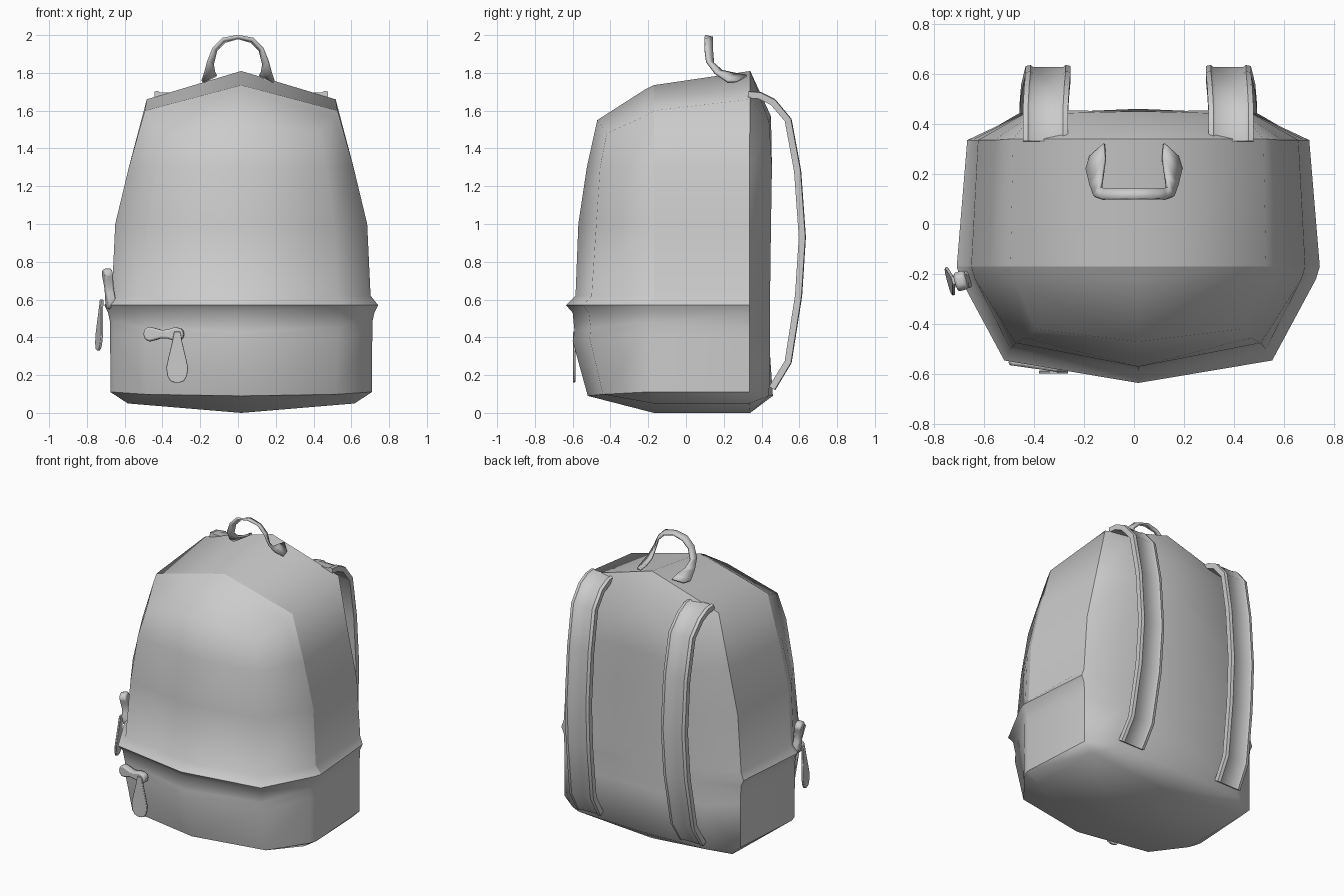
import bpy, bmesh, math
from mathutils import Vector, Matrix

if "Cube" in bpy.data.objects:
    bpy.data.objects.remove(bpy.data.objects["Cube"])

CX = 0.017  # the bag's own symmetry plane


def finish(name, bm, loc=(0, 0, 0), angle=None):
    bmesh.ops.recalc_face_normals(bm, faces=bm.faces[:])
    me = bpy.data.meshes.new(name)
    bm.to_mesh(me)
    bm.free()
    ob = bpy.data.objects.new(name, me)
    ob.location = loc
    bpy.context.collection.objects.link(ob)
    if angle:
        bpy.ops.object.select_all(action='DESELECT')
        ob.select_set(True)
        bpy.context.view_layer.objects.active = ob
        bpy.ops.object.shade_smooth_by_angle(angle=math.radians(angle))
    return ob


def mirror(ob):
    m = ob.modifiers.new("mirror", 'MIRROR')
    m.merge_threshold = 0.0005


# Bag body: half loft, columns run front centre -> side -> back centre
# z, z rise at side, front y, corner x, corner y, side x, rear side x, back x, back corner y, back y
RINGS = [
    (0.09, .02, -.52, .50, -.44, .692, .66, .48, .44, .46),
    (0.38, .04, -.60, .51, -.51, .694, .66, .45, .445, .44),
    (0.43, .05, -.59, .51, -.505, .694, .66, .45, .445, .44),
    (0.53, .00, -.60, .52, -.515, .705, .665, .45, .445, .44),
    (0.57, .00, -.635, .535, -.545, .725, .683, .45, .445, .44),
    (0.62, .00, -.585, .51, -.50, .685, .665, .45, .445, .44),
    (1.00, .00, -.57, .49, -.475, .667, .64, .44, .45, .44),
    (1.30, .00, -.525, .45, -.455, .595, .575, .43, .455, .445),
]
bm = bmesh.new()
V = lambda *co: bm.verts.new(co)
rows = []
for z, rise, fy, cx, cy, sx, rx, bx, bcy, by in RINGS:
    zs = z + rise
    rows.append([V(0, fy, z), V(cx, cy, z + rise * .4), V(sx - .015, -.22, zs),
                 V(sx, -.17, zs), V(rx, .335, z + min(rise, .02)),
                 V(bx, bcy, z), V(0, by, z)])
rows.append([V(0, -.47, 1.55), V(.41, -.42, 1.48), V(.495, -.22, 1.57), V(.51, -.17, 1.60),
             V(.50, .34, 1.66), V(.42, .44, 1.54), V(0, .45, 1.57)])
for a, b in zip(rows, rows[1:]):
    for i in range(6):
        bm.faces.new((a[i], a[i + 1], b[i + 1], b[i]))
# domed top
g = rows[-1]
t1, t2, t3 = V(0, -.22, 1.71), V(0, -.17, 1.735), V(0, .34, 1.81)
for f in ((g[0], g[1], g[2], t1), (t1, g[2], g[3], t2), (t2, g[3], g[4], t3), (t3, g[4], g[5], g[6])):
    bm.faces.new(f)
# shallow keel-shaped base
a = rows[0]
u1, u2, k1, k2 = V(0, -.17, 0), V(0, .34, 0), V(.60, -.17, .05), V(.60, .335, .05)
for f in ((a[0], a[1], k1, u1), (a[1], a[2], k1), (a[2], a[3], k1), (a[3], a[4], k2, k1),
          (a[4], a[5], k2), (a[5], a[6], u2, k2), (u1, k1, k2, u2)):
    bm.faces.new(f)
# creases: rear side seam, ridge, top seams, base seam
for f in bm.faces:
    f.smooth = True
creases = [[r[4] for r in rows] + [t3], rows[4][:5], a[:5], [t2] + [r[3] for r in rows[:3:-1]]]
for line in creases:
    for p, q in zip(line, line[1:]):
        e = bm.edges.get((p, q))
        if e:
            e.smooth = False
mirror(finish("bag_body", bm, (CX, 0, 0)))

# Shoulder straps: flat padded section swept down the back
PATH = [(.37, .33, 1.685), (.37, .39, 1.68), (.37, .46, 1.645), (.365, .54, 1.55), (.36, .59, 1.28),
        (.36, .615, .93), (.365, .595, .62), (.378, .54, .27), (.385, .455, .13)]
SECTION = [(-.09, -.018), (-.09, .016), (-.07, .020), (-.06, .012), (.06, .012),
           (.07, .020), (.09, .016), (.09, -.018)]
bm = bmesh.new()
path = [Vector(p) for p in PATH]
prev = None
for i, p in enumerate(path):
    d = path[min(i + 1, len(path) - 1)] - path[max(i - 1, 0)]
    n = Vector((0, -d.z, d.y)).normalized()
    ring = [bm.verts.new(p + Vector((x, 0, 0)) + n * h) for x, h in SECTION]
    if prev:
        for j in range(len(ring)):
            k = (j + 1) % len(ring)
            bm.faces.new((prev[j], prev[k], ring[k], ring[j]))
    else:
        bm.faces.new(ring)
    prev = ring
bm.faces.new(prev)
mirror(finish("shoulder_straps", bm, (CX, 0, 0), 40))

# Carry handle: ribbon between a front and a rear edge, flaring at its feet
FRONT = [(0, .10, 1.995), (.08, .10, 1.98), (.13, .10, 1.93), (.158, .11, 1.86),
         (.175, .155, 1.80), (.19, .22, 1.755), (.175, .27, 1.755)]
REAR = [(0, .14, 1.985), (.07, .14, 1.965), (.115, .14, 1.92), (.132, .145, 1.85),
        (.125, .19, 1.81), (.115, .26, 1.795), (.12, .32, 1.785)]
bm = bmesh.new()
pairs = [(bm.verts.new(p), bm.verts.new(q)) for p, q in zip(FRONT, REAR)]
for (p, q), (r, s) in zip(pairs, pairs[1:]):
    bm.faces.new((p, q, s, r))
handle = finish("carry_handle", bm, (0, 0, 0), 50)
mirror(handle)
sol = handle.modifiers.new("thickness", 'SOLIDIFY')
sol.thickness, sol.offset = .014, 0


# Zip parts: symmetric outline (length, half width) in local XZ, thick along Y
def plate(name, half, thick, matrix, bevel):
    bm = bmesh.new()
    outline = half + [(l, -w) for l, w in reversed(half) if w > 0]
    face = bm.faces.new([bm.verts.new((l, -thick / 2, w)) for l, w in outline])
    ext = bmesh.ops.extrude_face_region(bm, geom=[face])
    bmesh.ops.translate(bm, vec=(0, thick, 0),
                        verts=[v for v in ext['geom'] if isinstance(v, bmesh.types.BMVert)])
    bm.transform(matrix)
    ob = finish(name, bm, angle=40)
    b = ob.modifiers.new("soft_edge", 'BEVEL')
    b.width, b.segments = bevel, 2


SLIDER = [(-.11, 0), (-.105, .025), (-.08, .04), (-.05, .032), (-.015, .022), (.02, .024),
          (.05, .034), (.08, .034), (.10, .022), (.105, 0)]
PULL = [(0, .016), (.06, .028), (.13, .045), (.19, .058), (.235, .052), (.262, .035), (.27, .012)]
R = lambda deg, ax: Matrix.Rotation(math.radians(deg), 4, ax)
T = Matrix.Translation
plate("front_zip_slider", SLIDER, .045, T((-.39, -.556, .417)) @ R(-8, 'Z'), .010)
plate("front_zip_pull", PULL, .012, T((-.322, -.592, .43)) @ R(90, 'Y'), .003)
plate("side_zip_slider", SLIDER, .045,
      T((-.682, -.225, .655)) @ R(-75, 'Z') @ R(90, 'Y') @ R(7, 'Z'), .010)
plate("side_zip_pull", PULL, .012,
      T((-.722, -.225, .60)) @ R(-75, 'Z') @ R(90, 'Y') @ R(-4, 'Z'), .003)
